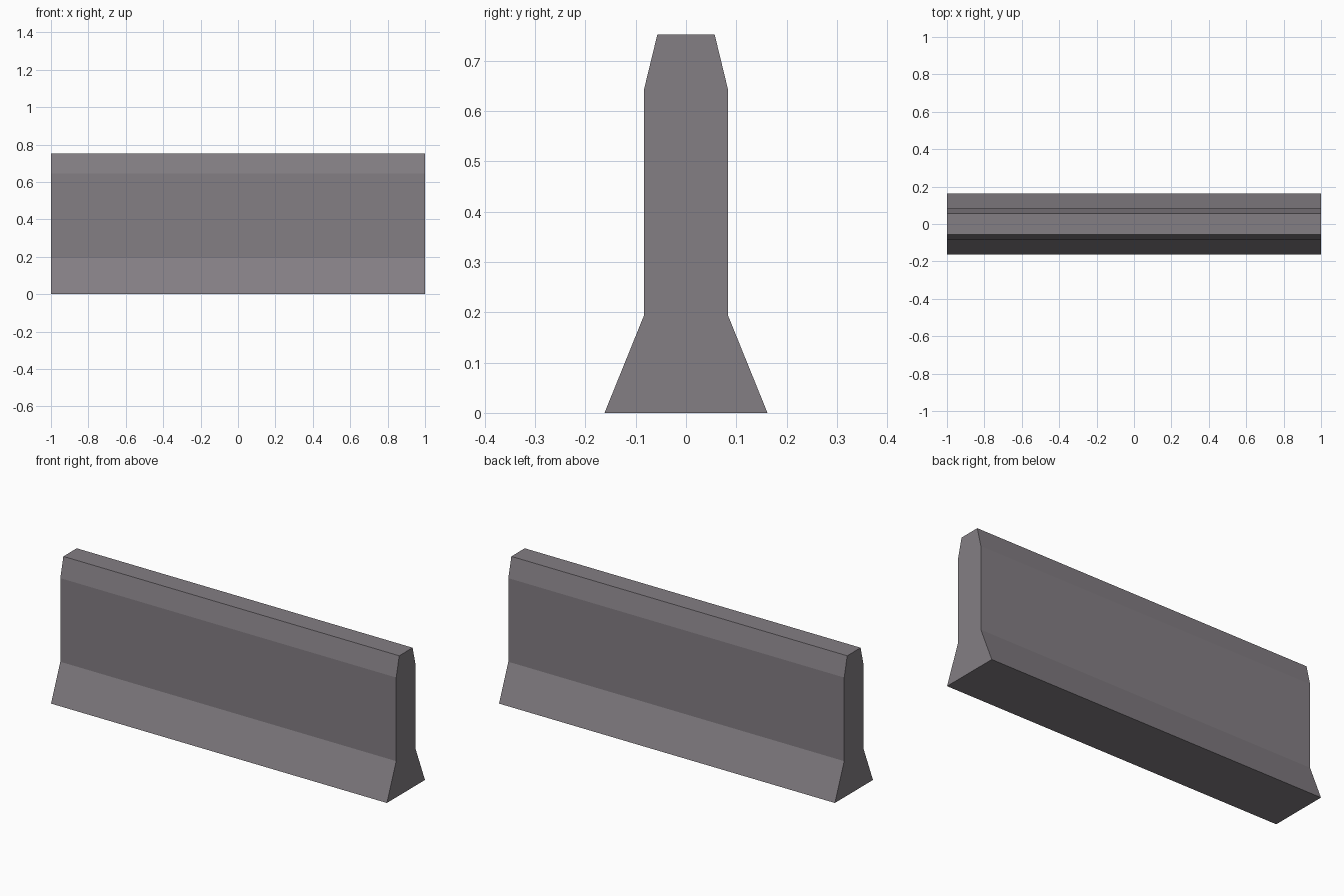
import bpy
import bmesh

if "Cube" in bpy.data.objects:
    bpy.data.objects.remove(bpy.data.objects["Cube"])

LENGTH = 2.0
# Right half of the cross-section: (half width, height)
HALF = [(0.162, 0.0), (0.083, 0.195), (0.083, 0.645), (0.057, 0.752)]

# Concrete colour
concrete = bpy.data.materials.new("grey concrete")
concrete.diffuse_color = (0.23, 0.21, 0.23, 1.0)
concrete.use_nodes = True
concrete.node_tree.nodes["Principled BSDF"].inputs["Base Color"].default_value = concrete.diffuse_color

# Barrier: mirrored profile extruded along x
profile = HALF + [(-y, z) for y, z in reversed(HALF)]
bm = bmesh.new()
end = bm.faces.new([bm.verts.new((-LENGTH / 2, y, z)) for y, z in profile])
ext = bmesh.ops.extrude_face_region(bm, geom=[end], use_keep_orig=True)
verts = [g for g in ext["geom"] if isinstance(g, bmesh.types.BMVert)]
bmesh.ops.translate(bm, verts=verts, vec=(LENGTH, 0, 0))
bmesh.ops.recalc_face_normals(bm, faces=bm.faces)

mesh = bpy.data.meshes.new("road_barrier")
bm.to_mesh(mesh)
bm.free()
mesh.materials.append(concrete)
barrier = bpy.data.objects.new("road_barrier", mesh)
bpy.context.collection.objects.link(barrier)
